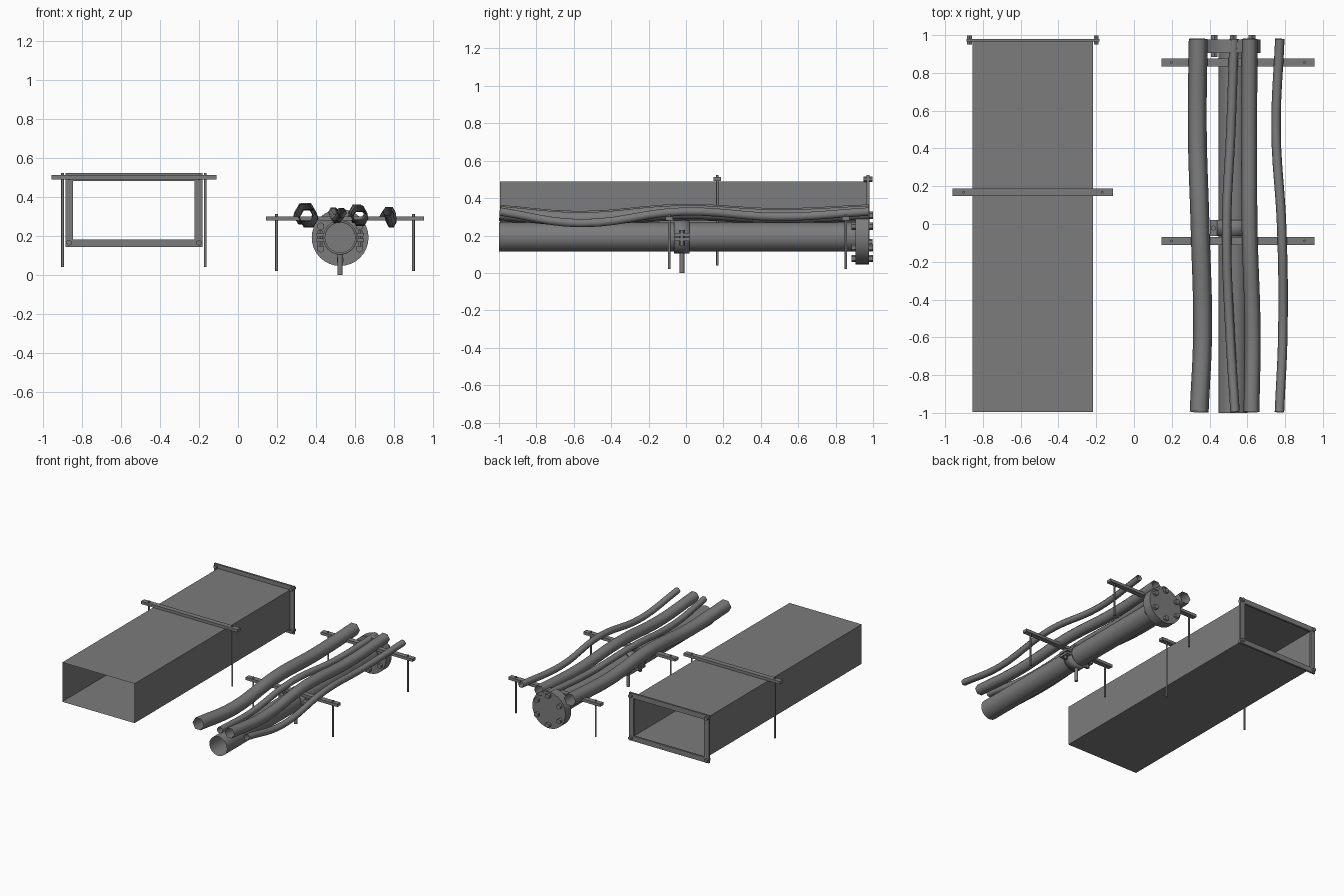
import bpy
import math
from mathutils import Vector

if "Cube" in bpy.data.objects:
    bpy.data.objects.remove(bpy.data.objects["Cube"])

steel = bpy.data.materials.new("dull grey steel")
steel.use_nodes = True
GREY = (0.2, 0.2, 0.2, 1)
steel.diffuse_color = GREY
steel.node_tree.nodes["Principled BSDF"].inputs["Base Color"].default_value = GREY


def finish(name, smooth=False):
    ob = bpy.context.object
    ob.name = name
    ob.data.materials.clear()
    ob.data.materials.append(steel)
    if smooth:
        bpy.ops.object.shade_smooth_by_angle(angle=math.radians(40))
    return ob


def box(name, lo, hi):
    lo, hi = Vector(lo), Vector(hi)
    bpy.ops.mesh.primitive_cube_add(size=1, location=(lo + hi) / 2)
    bpy.context.object.scale = hi - lo
    bpy.ops.object.transform_apply(location=False, rotation=False, scale=True)
    return finish(name)


def rod(name, start, end, radius, sides=12, cap="NGON"):
    start, end = Vector(start), Vector(end)
    axis = end - start
    bpy.ops.mesh.primitive_cylinder_add(
        vertices=sides, radius=radius, depth=axis.length, end_fill_type=cap,
        location=(start + end) / 2, rotation=axis.to_track_quat("Z", "Y").to_euler())
    return finish(name, sides > 6)


def tube(name, radius, points):
    # Hollow six-sided cable sleeve following a gently wavy path
    curve = bpy.data.curves.new(name, "CURVE")
    curve.dimensions = "3D"
    curve.bevel_depth = radius
    curve.bevel_resolution = 1
    curve.resolution_u = 6
    spline = curve.splines.new("BEZIER")
    spline.bezier_points.add(len(points) - 1)
    for knot, co in zip(spline.bezier_points, points):
        knot.co = co
        knot.handle_left_type = knot.handle_right_type = "AUTO"
    ob = bpy.data.objects.new(name, curve)
    bpy.context.collection.objects.link(ob)
    bpy.ops.object.select_all(action="DESELECT")
    ob.select_set(True)
    bpy.context.view_layer.objects.active = ob
    bpy.ops.object.convert(target="MESH")
    finish(name)
    bpy.ops.object.shade_smooth()


def hanger(name, x, y, z, half, rod_half, bottom):
    # Flat cross bar with a threaded rod near each end
    box(name + "_bar", (x - half, y - 0.02, z - 0.011), (x + half, y + 0.02, z + 0.011))
    for side, label in ((-1, "right"), (1, "left")):
        rx = x + side * rod_half
        rod(f"{name}_{label}_rod", (rx, y, bottom), (rx, y, z + 0.022), 0.007, 10)


# Rectangular air duct, open at both ends
DX, DZ = -0.535, 0.333
duct = box("air_duct", (DX - 0.319, -0.995, DZ - 0.157), (DX + 0.319, 0.98, DZ + 0.157))
ends = [p for p in duct.data.polygons if abs(p.normal.y) > 0.5]
import bmesh
bm = bmesh.new()
bm.from_mesh(duct.data)
bm.faces.ensure_lookup_table()
bmesh.ops.delete(bm, geom=[bm.faces[p.index] for p in ends], context="FACES_ONLY")
bm.to_mesh(duct.data)
bm.free()

# Angle frame around the back end of the duct, with corner bolts
for s, label in ((-1, "right"), (1, "left")):
    a, b = sorted((DX + s * 0.312, DX + s * 0.352))
    box(f"duct_frame_{label}", (a, 0.965, DZ - 0.19), (b, 0.98, DZ + 0.19))
for s, label in ((-1, "bottom"), (1, "top")):
    a, b = sorted((DZ + s * 0.15, DZ + s * 0.19))
    box(f"duct_frame_{label}", (DX - 0.312, 0.965, a), (DX + 0.312, 0.98, b))
for sx in (-1, 1):
    for sz in (-1, 1):
        x, z = DX + sx * 0.335, DZ + sz * 0.168
        rod("frame_bolt", (x, 0.95, z), (x, 0.997, z), 0.015, 6)

hanger("duct_hanger", DX, 0.168, 0.502, 0.425, 0.367, 0.04)

# Main pipe with a blind flange at the back
PX, PZ = 0.525, 0.192
rod("main_pipe", (PX, -1, PZ), (PX, 0.92, PZ), 0.077, 32, "NOTHING")
rod("blind_flange", (PX, 0.905, PZ), (PX, 0.978, PZ), 0.146, 32)
for i in range(6):
    a = math.radians(30 + 60 * i)
    x, z = PX + 0.115 * math.cos(a), PZ + 0.115 * math.sin(a)
    rod("flange_bolt", (x, 0.885, z), (x, 1.0, z), 0.02, 6)

# Pipe clamp with side lugs, bolts and a support post
CY = -0.022
ring = rod("clamp_ring", (PX, CY - 0.042, PZ), (PX, CY + 0.042, PZ), 0.088, 32, "NOTHING")
band = ring.modifiers.new("band", "SOLIDIFY")
band.thickness = 0.011
band.offset = -1
for s in (-1, 1):
    a, b = sorted((PX + s * 0.083, PX + s * 0.122))
    for z in (PZ - 0.022, PZ + 0.004):
        box("clamp_lug", (a, CY - 0.042, z), (b, CY + 0.042, z + 0.018))
    x = PX + s * 0.104
    rod("clamp_bolt", (x, CY, PZ - 0.045), (x, CY, PZ + 0.037), 0.014, 6)
rod("support_post", (PX, CY, 0), (PX, CY, PZ - 0.08), 0.013, 16)

# Trapeze hangers under the sleeves
for label, y in (("front", -0.09), ("back", 0.855)):
    hanger(label + "_hanger", 0.55, y, 0.29, 0.405, 0.352, 0.02)

# Four wavy sleeves sharing the same stations along the run
stations = (-0.995, -0.57, -0.02, 0.5, 0.98)
heights = (0.32, 0.288, 0.325, 0.303, 0.323)
low_heights = (0.328, 0.266, 0.328, 0.3, 0.328)
sleeves = (
    ("right_large_sleeve", 0.05, heights, (0.345, 0.363, 0.35, 0.335, 0.34)),
    ("middle_small_sleeve", 0.025, heights, (0.535, 0.508, 0.49, 0.513, 0.53)),
    ("left_large_sleeve", 0.042, heights, (0.622, 0.628, 0.612, 0.61, 0.612)),
    ("left_small_sleeve", 0.025, low_heights, (0.77, 0.788, 0.782, 0.752, 0.772)),
)
for name, radius, zs, xs in sleeves:
    tube(name, radius, list(zip(xs, stations, zs)))
